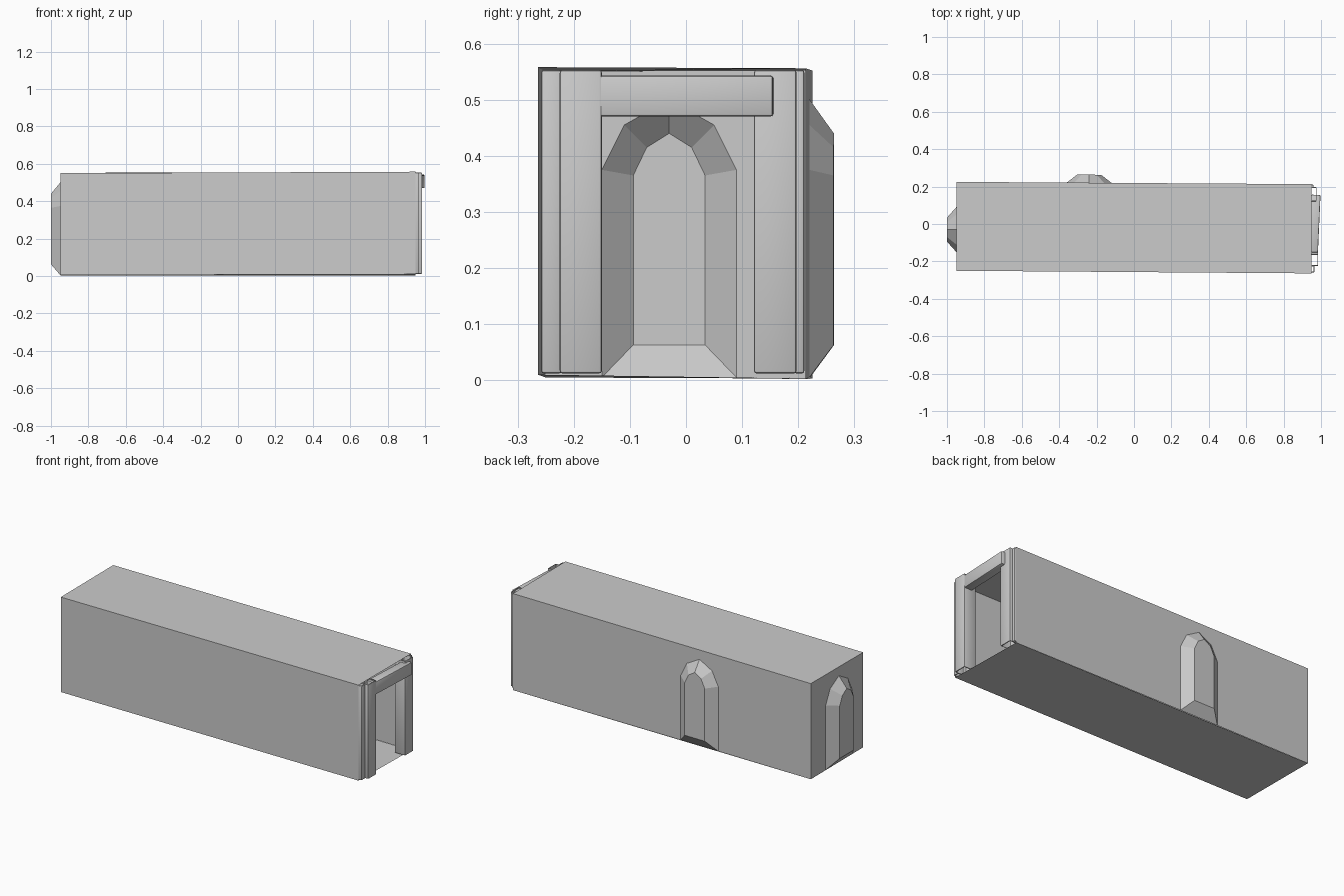
import bpy, bmesh
from mathutils import Vector, Matrix

if "Cube" in bpy.data.objects:
    bpy.data.objects.remove(bpy.data.objects["Cube"])


def make_object(name, bm, smooth=False):
    me = bpy.data.meshes.new(name)
    bm.to_mesh(me)
    bm.free()
    ob = bpy.data.objects.new(name, me)
    bpy.context.collection.objects.link(ob)
    if smooth:
        for p in me.polygons:
            p.use_smooth = True
        bpy.context.view_layer.objects.active = ob
        ob.select_set(True)
        bpy.ops.object.shade_smooth_by_angle(angle=0.6)
        ob.select_set(False)
    return ob


# Slightly skewed tunnel corners: floor then ceiling (anticlockwise from above)
floor = [Vector(p) for p in ((-0.95, -0.25, 0.005), (0.95, -0.264, 0.01),
                             (0.95, 0.213, 0.002), (-0.95, 0.225, 0.003))]
ceil = [Vector((p.x, p.y, z)) for p, z in zip(floor, (0.55, 0.558, 0.556, 0.552))]

# Half arches, as (half width, height): wall opening and smaller back panel
OPENING = ((0.12, 0.005), (0.12, 0.375), (0.08, 0.455))
PANEL = ((0.064, 0.063), (0.064, 0.365), (0.04, 0.415))


def arch(half, peak):
    return list(half) + [(0, peak)] + [(-w, z) for w, z in reversed(half)]


def niche_wall(name, a, b, centre, depth):
    """Wall from corner a to corner b with a tapered niche pushed outward."""
    p, q = floor[a], floor[b]
    along = Vector((q.x - p.x, q.y - p.y, 0)).normalized()
    out = Vector((along.y, -along.x, 0))
    mid = Vector((p.x, p.y, 0)) + along * centre
    bm = bmesh.new()
    outer = [bm.verts.new(mid + along * u + Vector((0, 0, z)))
             for u, z in arch(OPENING, 0.5)]
    inner = [bm.verts.new(mid + along * u + out * depth + Vector((0, 0, z)))
             for u, z in arch(PANEL, 0.44)]
    p0, q0, q1, p1 = [bm.verts.new(c) for c in (p, q, ceil[b], ceil[a])]
    # wall sides and the two panels that meet above the arch peak
    top = bm.verts.new((ceil[a] + (ceil[b] - ceil[a]) * (centre / (q - p).length)))
    bm.faces.new([q0, q1, top, outer[3], outer[2], outer[1], outer[0]])
    bm.faces.new([p1, p0, outer[6], outer[5], outer[4], outer[3], top])
    n = len(outer)
    for i in range(n):
        j = (i + 1) % n
        bm.faces.new((outer[i], outer[j], inner[j], inner[i]))
    bm.faces.new(inner)
    make_object(name, bm)


def panel(name, corners):
    bm = bmesh.new()
    bm.faces.new([bm.verts.new(c) for c in corners])
    make_object(name, bm)


# Tunnel shell, open at the right end
panel("floor", floor[::-1])
panel("ceiling", ceil)
panel("front_wall", (floor[0], floor[1], ceil[1], ceil[0]))
niche_wall("back_wall", 2, 3, 1.19, 0.043)
niche_wall("end_wall", 3, 0, 0.255, 0.05)


def beam(name, lo, hi, turn=0.0, hollow=False):
    """Soft-edged timber between two corners; hollow ones lose both end caps."""
    lo, hi = Vector(lo), Vector(hi)
    bm = bmesh.new()
    bmesh.ops.create_cube(bm, size=1)
    bmesh.ops.scale(bm, vec=hi - lo, verts=bm.verts)
    bmesh.ops.bevel(bm, geom=bm.edges[:], offset=0.005, segments=2,
                    profile=0.5, affect='EDGES')
    if hollow:
        h = (hi.z - lo.z) / 2
        caps = [f for f in bm.faces if abs(f.normal.z) > 0.99
                and abs(f.calc_center_median().z) > h - 0.001]
        bmesh.ops.delete(bm, geom=caps, context='FACES')
    bmesh.ops.transform(bm, verts=bm.verts, matrix=Matrix.Translation((lo + hi) / 2)
                        @ Matrix.Rotation(turn, 4, 'Z'))
    make_object(name, bm, True)


# Door frame at the open end
beam("left_post", (0.91, -0.225, 0.012), (0.985, -0.15, 0.553), hollow=True)
beam("right_post", (0.91, 0.121, 0.012), (0.977, 0.197, 0.553), hollow=True)
beam("left_jamb", (0.925, -0.258, 0.012), (0.966, -0.222, 0.553), hollow=True)
beam("right_jamb", (0.925, 0.192, 0.012), (0.96, 0.211, 0.553), hollow=True)
beam("lintel", (0.94, -0.165, 0.47), (0.99, 0.156, 0.543), turn=-0.045)
